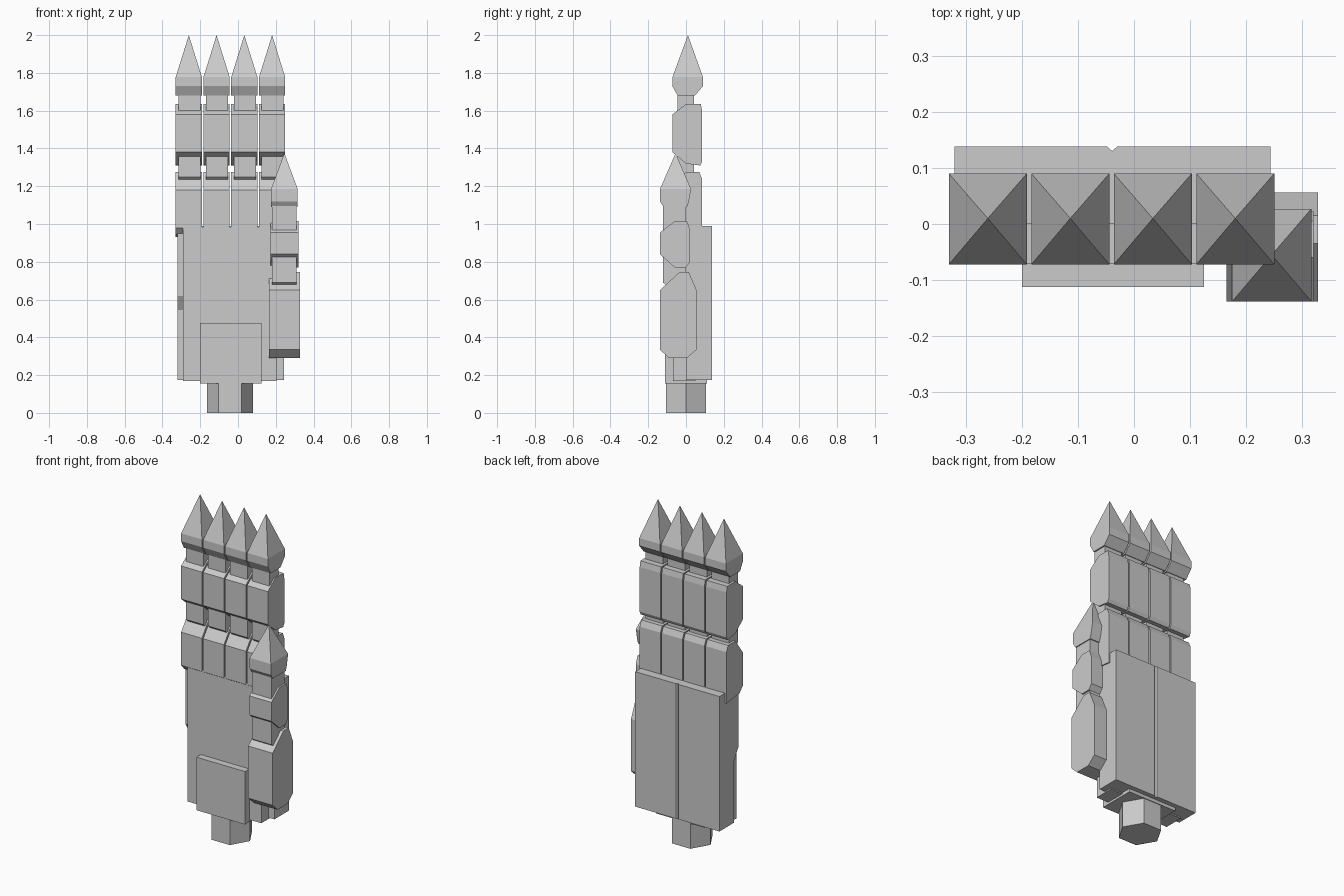
import bpy, bmesh

if "Cube" in bpy.data.objects:
    bpy.data.objects.remove(bpy.data.objects["Cube"], do_unlink=True)

# One plain grey for the whole hand
grey = bpy.data.materials.new("light_grey")
grey.use_nodes = True
GREY = (0.6, 0.6, 0.6, 1)
grey.diffuse_color = GREY
grey.node_tree.nodes["Principled BSDF"].inputs["Base Color"].default_value = GREY


def loft(name, rings, apex=None):
    """Skin a stack of equal-sized rings, capped flat or closed to an apex."""
    bm = bmesh.new()
    loops = [[bm.verts.new(p) for p in ring] for ring in rings]
    n = len(loops[0])
    for a, b in zip(loops, loops[1:]):
        for i in range(n):
            j = (i + 1) % n
            bm.faces.new((a[i], a[j], b[j], b[i]))
    bm.faces.new(loops[0][::-1])
    if apex:
        tip = bm.verts.new(apex)
        for i in range(n):
            bm.faces.new((loops[-1][i], loops[-1][(i + 1) % n], tip))
    else:
        bm.faces.new(loops[-1])
    bmesh.ops.recalc_face_normals(bm, faces=bm.faces)
    mesh = bpy.data.meshes.new(name)
    bm.to_mesh(mesh)
    bm.free()
    mesh.materials.append(grey)
    obj = bpy.data.objects.new(name, mesh)
    bpy.context.collection.objects.link(obj)
    return obj


def side_prism(name, x0, x1, profile):
    """Extrude a (y, z) side profile across x."""
    return loft(name, [[(x, y, z) for y, z in profile] for x in (x0, x1)])


def upright_prism(name, z0, z1, outline):
    """Extrude an (x, y) outline up z."""
    return loft(name, [[(x, y, z) for x, y in outline] for z in (z0, z1)])


def rect(x0, x1, y0, y1):
    return [(x0, y0), (x1, y0), (x1, y1), (x0, y1)]


def claw_tip(name, x0, x1, sections, apex_y, apex_z):
    """Pointed tip from (y0, y1, z) sections."""
    rings = [[(x, y, z) for x, y in rect(x0, x1, a, b)] for a, b, z in sections]
    return loft(name, rings, ((x0 + x1) / 2, apex_y, apex_z))


# Wrist: hexagonal peg and the block it plugs into
bpy.ops.mesh.primitive_cylinder_add(vertices=6, radius=0.122, depth=0.2,
                                    location=(-0.042, 0, 0.1), rotation=(0, 0, 0))
peg = bpy.context.object
peg.name = "wrist_peg"
peg.data.materials.append(grey)
if max(v.co.x for v in peg.data.vertices) < 0.12:
    peg.rotation_euler.z = 0.5235988
upright_prism("wrist_block", 0.155, 0.475, rect(-0.2, 0.125, -0.112, 0.11))

# Palm, stepped flanks and grooved back plate
upright_prism("palm", 0.168, 0.985, rect(-0.29, 0.205, -0.07, 0.05))
side_prism("palm_flanks", -0.32, 0.243,
           [(0.02, 0.175), (0, 0.175), (0, 0.545), (-0.045, 0.62),
            (-0.045, 0.96), (0.02, 0.96)])
upright_prism("back_plate", 0.175, 0.99,
              [(-0.32, 0), (0.243, 0), (0.243, 0.138), (-0.03, 0.138),
               (-0.039, 0.13), (-0.048, 0.138), (-0.32, 0.138)])

# Four fingers
KNUCKLE = [(-0.072, 0.98), (-0.072, 1.18), (0, 1.275), (0.07, 1.275),
           (0.085, 1.24), (0.085, 0.93), (-0.04, 0.945)]
MIDDLE = [(-0.072, 1.38), (-0.072, 1.58), (0, 1.635), (0.078, 1.635),
          (0.085, 1.6), (0.085, 1.33), (0.075, 1.31), (0, 1.32)]
CORE = [(-0.045, 1.25), (-0.045, 1.7), (0.043, 1.7), (0.043, 1.235), (-0.03, 1.235)]
TIP = [(-0.045, 0.047, 1.68), (-0.072, 0.09, 1.73), (-0.072, 0.09, 1.777)]
for i in range(4):
    x0 = -0.33 + 0.147 * i
    x1 = x0 + 0.139
    side_prism(f"finger_knuckle_{i + 1}", x0, x1, KNUCKLE)
    side_prism(f"finger_middle_{i + 1}", x0, x1, MIDDLE)
    side_prism(f"finger_core_{i + 1}", x0 + 0.014, x1 - 0.008, CORE)
    claw_tip(f"finger_tip_{i + 1}", x0, x1, TIP, 0.01, 2.0)

# Thumb
side_prism("thumb_base", 0.165, 0.328,
           [(-0.138, 0.335), (-0.09, 0.29), (0.005, 0.29), (0.056, 0.335),
            (0.056, 0.65), (0.015, 0.745), (-0.035, 0.745), (-0.138, 0.65)])
side_prism("thumb_core", 0.18, 0.31,
           [(-0.122, 0.69), (-0.11, 0.68), (0, 0.68), (0, 1.11), (-0.122, 1.11)])
side_prism("thumb_middle", 0.173, 0.32,
           [(-0.138, 0.84), (-0.06, 0.77), (0, 0.77), (0.022, 0.8),
            (0.022, 0.97), (0.005, 1.015), (-0.06, 1.015), (-0.138, 0.955)])
claw_tip("thumb_tip", 0.175, 0.316,
         [(-0.118, 0.006, 1.09), (-0.138, 0.015, 1.12), (-0.138, 0.027, 1.185)],
         -0.055, 1.375)
